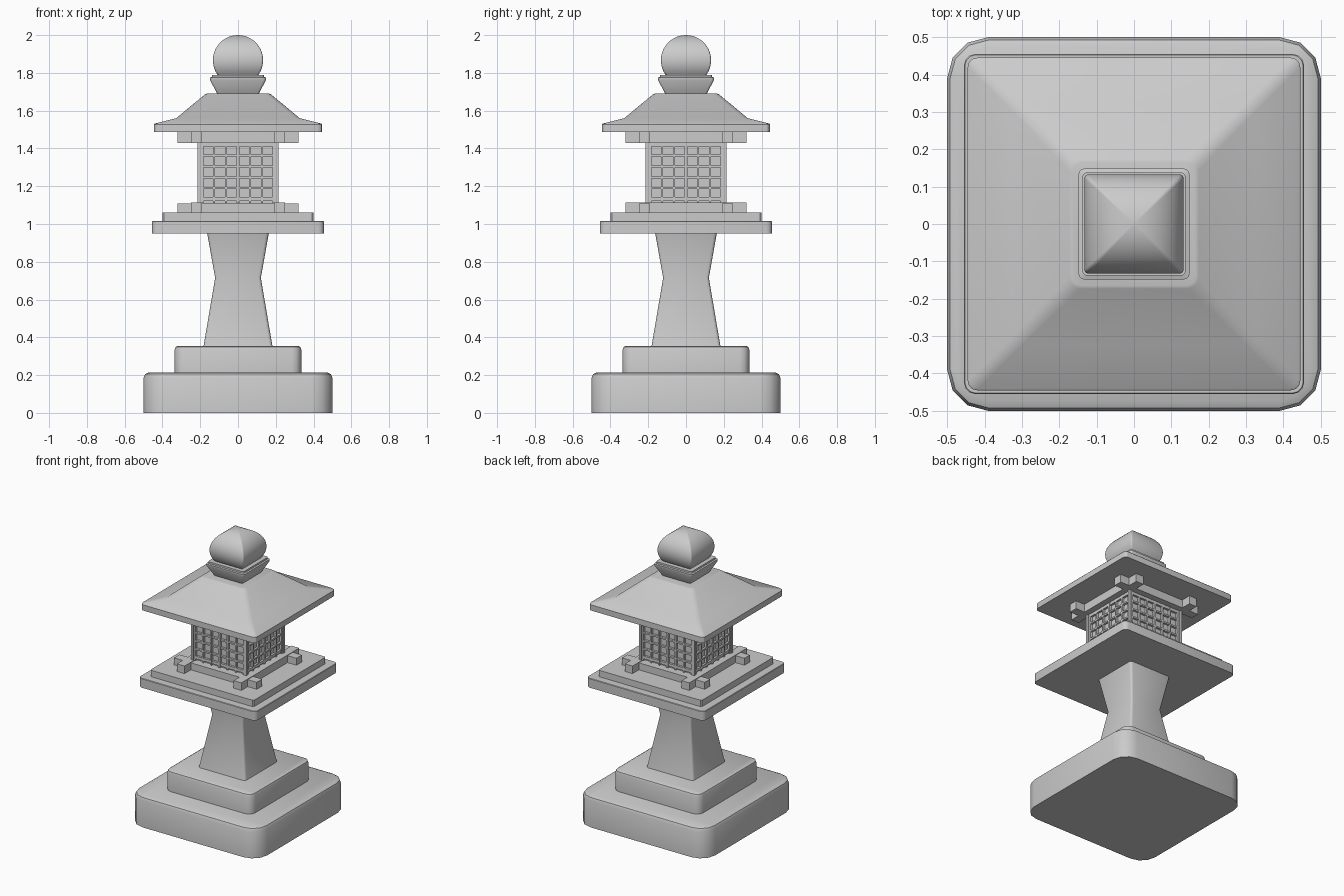
import bpy, bmesh, math
from mathutils import Matrix, Vector

if "Cube" in bpy.data.objects:
    bpy.data.objects.remove(bpy.data.objects["Cube"])


def finish(name, bm, angle=35):
    bmesh.ops.recalc_face_normals(bm, faces=bm.faces)
    me = bpy.data.meshes.new(name)
    bm.to_mesh(me)
    bm.free()
    ob = bpy.data.objects.new(name, me)
    bpy.context.collection.objects.link(ob)
    bpy.ops.object.select_all(action='DESELECT')
    ob.select_set(True)
    bpy.context.view_layer.objects.active = ob
    bpy.ops.object.shade_smooth_by_angle(angle=math.radians(angle))
    return ob


def square_ring(h, r, seg):
    """Points of a rounded square with half width h and corner radius r."""
    pts = []
    for k in range(4):
        q = k * math.pi / 2
        c = Vector((h - r, h - r)) @ Matrix.Rotation(-q, 2)
        for i in range(seg + 1):
            a = q + i / seg * math.pi / 2
            pts.append((c.x + r * math.cos(a), c.y + r * math.sin(a)))
    return pts


def loft(name, profile, seg=3, angle=35):
    """Stack rounded squares given as (half width, z, corner radius)."""
    bm = bmesh.new()
    rings = [[bm.verts.new((x, y, z)) for x, y in square_ring(h, r, seg)]
             for h, z, r in profile]
    n = len(rings[0])
    for a, b in zip(rings, rings[1:]):
        for i in range(n):
            j = (i + 1) % n
            bm.faces.new((a[i], a[j], b[j], b[i]))
    bm.faces.new(rings[0][::-1])
    bm.faces.new(rings[-1])
    return finish(name, bm, angle)


def box(bm, x0, x1, y0, y1, z0, z1):
    m = Matrix.Translation(((x0 + x1) / 2, (y0 + y1) / 2, (z0 + z1) / 2))
    bmesh.ops.create_cube(bm, size=1, matrix=m @ Matrix.Diagonal((x1 - x0, y1 - y0, z1 - z0, 1)))


# Stepped base
loft("base", [(.5, 0, .11), (.5, .185, .11), (.492, .205, .102), (.472, .214, .082)])
loft("base_step", [(.335, .21, .05), (.335, .335, .05), (.33, .349, .045), (.318, .355, .033)])

# Waisted pillar
loft("pillar", [(.183, .35, .018), (.121, .715, .014), (.164, .955, .018)])

# Platform under the lamp box
loft("platform", [(.455, .95, .03), (.455, 1.012, .03), (.452, 1.015, .027)])
loft("platform_step", [(.4, 1.01, .008), (.4, 1.06, .008)], seg=1)

# Crossed beams below and above the lamp box
for name, z0, z1 in (("lower_beams", 1.055, 1.113), ("upper_beams", 1.43, 1.49)):
    bm = bmesh.new()
    for s in (-.22, .22):
        box(bm, -.32, .32, s - .03, s + .03, z0, z1 - .004)
        box(bm, s - .03, s + .03, -.32, .32, z0, z1)
    finish(name, bm)

# Lamp box core and corner posts
bm = bmesh.new()
box(bm, -.192, .192, -.192, .192, 1.06, 1.487)
finish("lamp_core", bm)
bm = bmesh.new()
for sx in (-1, 1):
    for sy in (-1, 1):
        x, y = sx * .2055, sy * .2055
        box(bm, x - .0095, x + .0095, y - .0095, y + .0095, 1.06, 1.487)
finish("corner_posts", bm)

# Lattice screens: two 3 x 5 panels on each side
for k, side in enumerate(("front", "right", "back", "left")):
    bm = bmesh.new()
    for i in range(7):
        x = -.1905 + i * .0635
        w = .008 if i in (0, 3, 6) else .0055
        box(bm, x - w, x + w, -.208, -.188, 1.11, 1.435)
    for j in range(6):
        z = 1.132 + j * .0575
        w = .01 if j in (0, 5) else .0055
        box(bm, -.198, .198, -.207, -.188, z - w, z + w)
    bm.transform(Matrix.Rotation(k * math.pi / 2, 4, 'Z'))
    finish(side + "_lattice", bm)

# Flared roof
loft("roof", [(.445, 1.487, .025), (.445, 1.527, .025), (.44, 1.532, .025),
              (.327, 1.56, .025), (.173, 1.688, .03), (.165, 1.69, .025)], angle=30)

# Flared neck and lip
loft("finial_neck", [(.108, 1.685, .012), (.148, 1.762, .014), (.148, 1.775, .014),
                     (.138, 1.778, .012), (.138, 1.79, .012)])

# Square domed finial
R, cz = .133, 1.867
dome = []
for i in range(17):
    a = math.radians(-36 + 126 * i / 16)
    h = max(R * math.cos(a), .001)
    dome.append((h, cz + R * math.sin(a), h * .08))
loft("finial", dome, angle=50)
